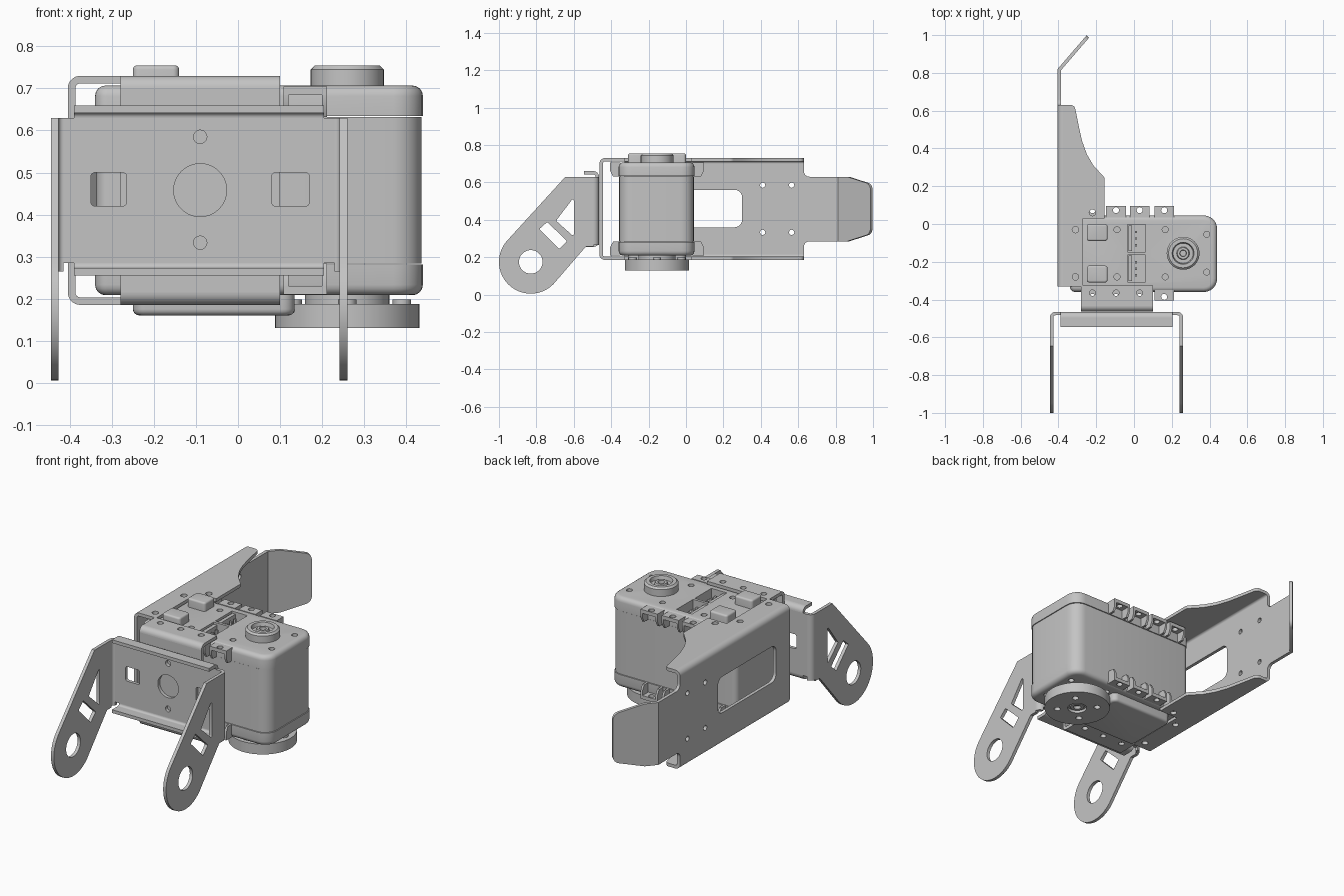
import bpy, bmesh, math
from mathutils import Matrix, Vector

if "Cube" in bpy.data.objects:
    bpy.data.objects.remove(bpy.data.objects["Cube"], do_unlink=True)

GREY = (0.55, 0.55, 0.55, 1)
grey = bpy.data.materials.new("metal grey")
grey.use_nodes = True
grey.diffuse_color = GREY
grey.node_tree.nodes["Principled BSDF"].inputs["Base Color"].default_value = GREY
scene = bpy.context.scene
T = 0.018          # sheet thickness
MID = 0.4575       # height of the mirror plane of the servo


# ---- 2D outlines ----
def arc(cx, cy, r, a0, a1, n=8):
    return [(cx + r * math.cos(math.radians(a0 + (a1 - a0) * i / n)),
             cy + r * math.sin(math.radians(a0 + (a1 - a0) * i / n))) for i in range(n + 1)]


def circle(cx, cy, r, n=32):
    return arc(cx, cy, r, 0, 360, n)[:-1]


def rounded(pts, n=6):
    """Polygon whose points may carry a third value: the corner radius."""
    out = []
    for i, p in enumerate(pts):
        c = Vector(p[:2])
        if len(p) < 3:
            out.append(tuple(c))
            continue
        a = (Vector(pts[i - 1][:2]) - c).normalized()
        b = (Vector(pts[(i + 1) % len(pts)][:2]) - c).normalized()
        half = a.angle(b) / 2
        o = c + (a + b).normalized() * p[2] / math.sin(half)
        s = (c + a * p[2] / math.tan(half) - o).normalized()
        e = (c + b * p[2] / math.tan(half) - o).normalized()
        out += [tuple(o + s.slerp(e, k / n).normalized() * p[2]) for k in range(n + 1)]
    return out


def rect(x0, y0, x1, y1, r=0.0):
    pts = [(x0, y0), (x1, y0), (x1, y1), (x0, y1)]
    return rounded([p + (r,) for p in pts]) if r else pts


# ---- solids ----
def sheet(axis, lo, hi, outline, holes=(), bevel=0, ends=(1,)):
    """Extrude an outline with holes along an axis; optionally round its end rims."""
    cu = bpy.data.curves.new("outline", "CURVE")
    cu.dimensions, cu.fill_mode, cu.extrude = "2D", "BOTH", (hi - lo) / 2
    for loop in [outline, *holes]:
        sp = cu.splines.new("POLY")
        sp.points.add(len(loop) - 1)
        for q, p in zip(sp.points, loop):
            q.co = (p[0], p[1], 0, 1)
        sp.use_cyclic_u = True
    ob = bpy.data.objects.new("outline", cu)
    scene.collection.objects.link(ob)
    me = bpy.data.meshes.new_from_object(ob.evaluated_get(bpy.context.evaluated_depsgraph_get()))
    bpy.data.objects.remove(ob)
    bm = bmesh.new()
    bm.from_mesh(me)
    bmesh.ops.remove_doubles(bm, verts=bm.verts, dist=1e-5)
    bmesh.ops.recalc_face_normals(bm, faces=bm.faces)
    if bevel:
        bmesh.ops.dissolve_limit(bm, angle_limit=0.01, verts=bm.verts, edges=bm.edges)
        rim = [e for e in bm.edges for s in ends
               if all(v.co.z * s > (hi - lo) / 2 - 1e-4 for v in e.verts)]
        bmesh.ops.bevel(bm, geom=rim, offset=bevel, segments=4, profile=0.5,
                        affect="EDGES", clamp_overlap=False)
    for v in bm.verts:
        u, w, d = v.co.x, v.co.y, v.co.z + (lo + hi) / 2
        v.co = {"x": (d, u, w), "y": (u, d, w), "z": (u, w, d)}[axis]
    bmesh.ops.recalc_face_normals(bm, faces=bm.faces)
    bm.to_mesh(me)
    bm.free()
    return me


def bend(axis, lo, hi, cx, cy, a, r=0.03):
    return sheet(axis, lo, hi, arc(cx, cy, r, a, a + 90) + arc(cx, cy, r - T, a + 90, a))


def lathe(cx, cy, profile, steps=40):
    bm = bmesh.new()
    vs = [bm.verts.new((cx + r, cy, z)) for r, z in profile]
    es = [bm.edges.new(p) for p in zip(vs, vs[1:])]
    bmesh.ops.spin(bm, geom=vs + es, cent=(cx, cy, 0), axis=(0, 0, 1),
                   angle=math.tau, steps=steps, use_duplicate=False)
    bmesh.ops.remove_doubles(bm, verts=bm.verts, dist=1e-5)
    bmesh.ops.recalc_face_normals(bm, faces=bm.faces)
    me = bpy.data.meshes.new("lathe")
    bm.to_mesh(me)
    bm.free()
    return me


def part(name, meshes, cutters=()):
    def joined(label, pieces):
        bm = bmesh.new()
        for m in pieces:
            bm.from_mesh(m)
            bpy.data.meshes.remove(m)
        me = bpy.data.meshes.new(label)
        bm.to_mesh(me)
        bm.free()
        ob = bpy.data.objects.new(label, me)
        scene.collection.objects.link(ob)
        return ob
    ob = joined(name, meshes)
    bpy.ops.object.select_all(action="DESELECT")
    ob.select_set(True)
    bpy.context.view_layer.objects.active = ob
    if cutters:
        tool = joined("cutter", cutters)
        mod = ob.modifiers.new("cut", "BOOLEAN")
        mod.operation, mod.object, mod.solver = "DIFFERENCE", tool, "EXACT"
        bpy.ops.object.modifier_apply(modifier="cut")
        bpy.data.objects.remove(tool)
    ob.data.materials.clear()
    ob.data.materials.append(grey)
    bpy.ops.object.shade_smooth_by_angle(angle=math.radians(32))
    return ob


def mirrored(z0, z1):
    """The height range and its reflection about the servo's middle."""
    return [(z0, z1), (2 * MID - z1, 2 * MID - z0)]


# ---- servo case ----
case = rounded([(-.34, -.36, .03), (.44, -.36, .07), (.44, .045, .07), (-.34, .045, .03)])
seam = rounded([(-.337, -.357, .03), (.437, -.357, .07), (.437, .042, .07), (-.337, .042, .03)])
part("servo_middle", [sheet("z", .283, .632, seam)])
screws = [(-.09, -.03), (.165, -.03), (-.09, -.28), (.165, -.28), (.385, -.055), (.385, -.255)]
pockets = [(-.148, -.003), (-.308, -.163)]
part("servo_top_cap", [sheet("z", .634, .707, case, bevel=.025)],
     [sheet("z", .69, .72, circle(x, y, .016, 16)) for x, y in screws]
     + [sheet("z", .655, .72, rect(-.035, a, .06, b)) for a, b in pockets])
part("servo_bottom_cap", [sheet("z", .208, .281, case, bevel=.025, ends=(-1,))],
     [sheet("z", .2, .225, circle(x, y, .016, 16)) for x, y in screws])
part("connector_pins", [sheet("z", .65, .69, rect(.005, a + .03 + .035 * i, .017, a + .042 + .035 * i))
                        for a, b in pockets for i in range(3)]
     + [sheet("z", .65, .698, rect(-.03, a + .005, -.01, b - .005)) for a, b in pockets])
part("top_blocks", [sheet("z", .7, .755, rect(-.25, y, -.14, y + .09, .015), bevel=.01)
                    for y in (-.31, -.09)])
part("bottom_cover", [sheet("z", .16, .215, rect(-.25, -.31, .135, 0, .03), bevel=.015, ends=(-1,))])

# ---- mounting lugs along both sides of the case ----
lugs = []
for x in (-.22, -.095, .03, .16):
    for side in (-1, 1):
        y0, y1 = (-.405, -.35) if side < 0 else (.035, .095)
        for z0, z1 in mirrored(.685, .705):
            lugs.append(sheet("z", z0, z1, rect(x - .052, y0, x + .052, y1),
                              [circle(x, (y0 + y1) / 2 + .008 * side, .016, 16)]))
        for z0, z1 in mirrored(.632, .69):
            for dx in (-.046, .046):
                tip, root = (y0, y1) if side < 0 else (y1, y0)
                out = z1 if z1 > MID else z0
                inn = z0 if z1 > MID else z1
                lugs.append(sheet("x", x + dx - .006, x + dx + .006,
                                  [(root, inn), (tip - .015 * side, inn),
                                   (tip, (inn + out) / 2), (tip, out), (root, out)]))
part("mounting_lugs", lugs)

# ---- output horn below, idler above ----
hx, hy = .26, -.155
bolts = [circle(hx + .105 * math.cos(a), hy + .105 * math.sin(a), .017, 16)
         for a in (math.pi / 4 + math.pi / 2 * i for i in range(4))]
part("output_horn", [sheet("z", .13, .187, circle(hx, hy, .172, 56), [circle(hx, hy, .05)] + bolts),
                     lathe(hx, hy, [(0, .15), (.014, .15), (.02, .136), (.036, .136),
                                    (.04, .145), (.051, .145), (.1, .18), (.1, .215), (0, .215)])])
part("horn_collar_teeth", [sheet("z", .18, .198, circle(hx + .13 * math.cos(a), hy + .13 * math.sin(a), .022, 12))
                           for a in (math.pi / 2 * i for i in range(4))])
part("idler_hub", [lathe(hx, hy, [(0, .7), (.087, .7), (.087, .745), (.077, .755), (.058, .755),
                                  (.053, .735), (.034, .735), (.03, .748), (.018, .748), (.016, .73), (0, .73)])])

# ---- rear bracket: side plate, curved flanges and bent tail ----
window = rect(-.21, .36, .30, .56, .04)
rivets = [circle(y, z, .014, 16) for y in (.41, .565) for z in (.333, .585)]
side = rounded([(-.33, .215), (.63, .215), (.63, .285, .03), (.82, .285),
                (.82, .63), (.63, .63, .03), (.63, .7), (-.33, .7)])
flange = rounded([(-.375, -.33), (-.27, -.33), (-.27, .03), (-.155, .03), (-.155, .245, .03),
                  (-.215, .31), (-.25, .37), (-.275, .44), (-.295, .53), (-.315, .63, .025), (-.375, .63)])
flange_holes = [circle(x, y, .017, 16) for x, y in ((-.31, -.03), (-.31, -.28), (-.22, .06))]
tail = sheet("x", 0, T, rounded([(0, .285), (.07, .285), (.235, .325, .04), (.235, .59, .04),
                                 (.07, .63), (0, .63)]))
tail.transform(Matrix.Translation((-.405, .82, 0)) @ Matrix.Rotation(-math.atan2(.155, .18), 4, "Z"))
part("rear_bracket", [sheet("x", -.405, -.405 + T, side, [window] + rivets), tail]
     + [sheet("z", a, b, flange, flange_holes) for a, b in mirrored(.73 - T, .73)]
     + [bend("y", -.33, .63, -.375, .70, 90), bend("y", -.33, .63, -.375, .215, 180)])

# ---- front channel wrapped around the case ----
part("front_channel", [sheet("y", -.463, -.463 + T, rect(-.28, .215, .1, .70))]
     + [sheet("z", a, b, rect(-.28, -.433, .1, -.325), [circle(x, -.365, .016, 16) for x in (-.22, -.095, .03)])
        for a, b in mirrored(.73 - T, .73)]
     + [bend("x", -.28, .1, -.433, .70, 90), bend("x", -.28, .1, -.433, .215, 180)])

# ---- front fork: panel, stiffening lips and two legs ----
panel_holes = [circle(-.09, .458, .063, 40), circle(-.09, .585, .016, 16), circle(-.09, .333, .016, 16),
               rect(-.35, .42, -.265, .5, .01), rect(.08, .42, .17, .5, .01)]
leg = ([(-.495, .63), (-.645, .63)] + arc(-.83, .175, .17, 135, 315, 28)
       + [(-.535, .257), (-.495, .257)])
leg_holes = [circle(-.83, .175, .063, 32),
             rounded([(-.695, .395, .006), (-.6, .52, .006), (-.6, .31, .006)]),
             rounded([(-.785, .35, .006), (-.742, .388, .006), (-.635, .285, .006), (-.678, .243, .006)])]
part("front_fork", [sheet("y", -.465 - T, -.465, rect(-.415, .285, .23, .63), panel_holes)]
     + [sheet("x", x, x + T, leg, leg_holes) for x in (-.445, .26 - T)]
     + [sheet("z", z, z + T, rect(-.39, -.545, .205, -.495)) for z in (.255, .66 - T)]
     + [bend("x", -.39, .205, -.495, .63, 0), bend("x", -.39, .205, -.495, .285, 270)]
     + [bend("z", .265, .63, -.415, -.495, 90), bend("z", .265, .63, .23, -.495, 0)])
